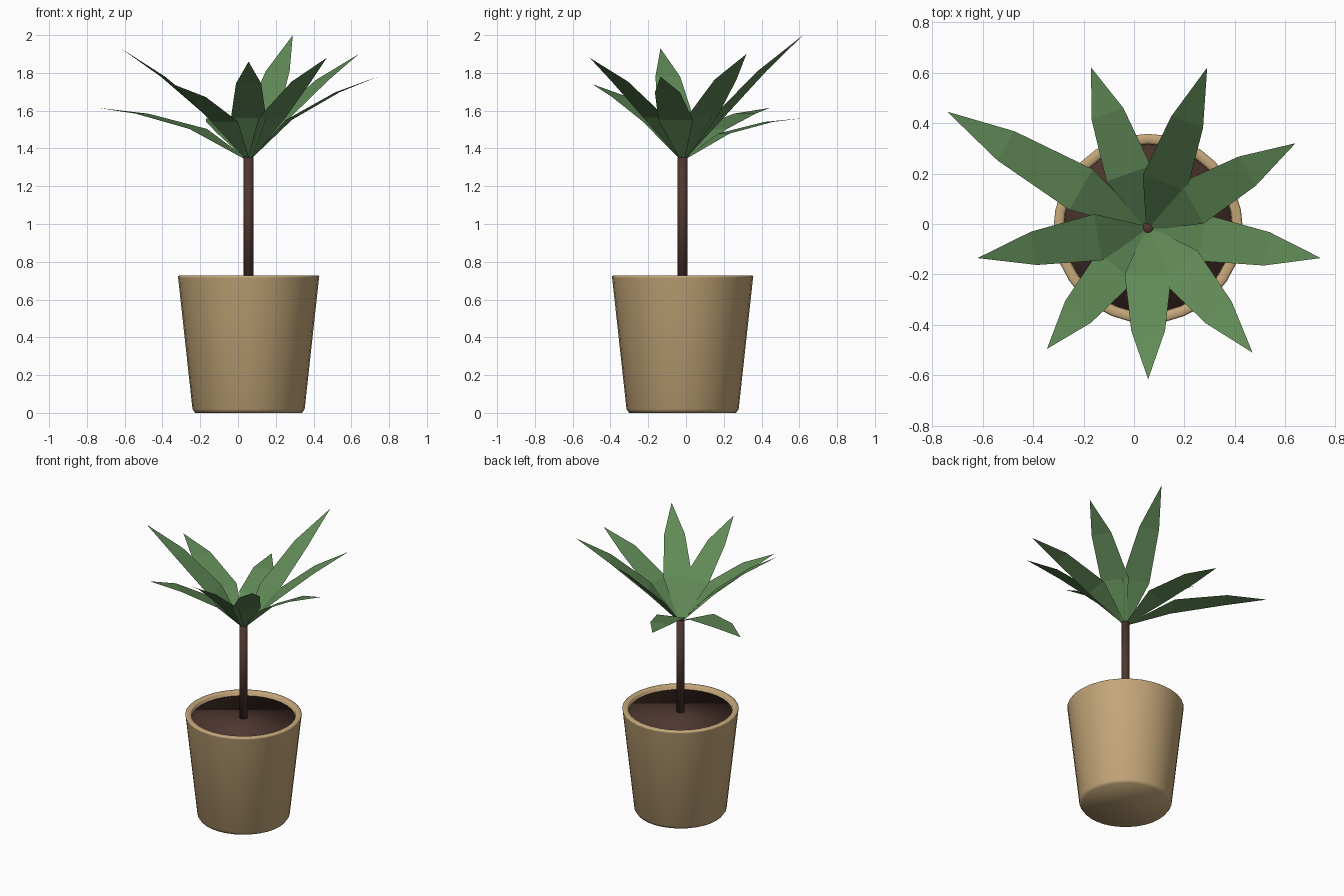
import bpy, bmesh, math
from mathutils import Vector

cube = bpy.data.objects.get("Cube")
if cube:
    bpy.data.objects.remove(cube, do_unlink=True)

CENTRE = Vector((0.056, -0.018, 0))


def material(name, rgb):
    linear = [((c / 255 + 0.055) / 1.055) ** 2.4 for c in rgb] + [1]
    mat = bpy.data.materials.new(name)
    mat.use_nodes = True
    mat.diffuse_color = linear
    mat.node_tree.nodes["Principled BSDF"].inputs["Base Color"].default_value = linear
    return mat


def finish(name, bm, mat, smooth):
    mesh = bpy.data.meshes.new(name)
    bm.to_mesh(mesh)
    bm.free()
    mesh.materials.append(mat)
    for poly in mesh.polygons:
        poly.use_smooth = smooth
    obj = bpy.data.objects.new(name, mesh)
    obj.location = CENTRE
    bpy.context.collection.objects.link(obj)
    return obj


def lathe(name, profile, segments, mat):
    """Revolve (radius, height) points, listed bottom to top on the outside, and cap both ends."""
    bm = bmesh.new()
    rings = []
    for radius, z in profile:
        angles = [math.tau * i / segments for i in range(segments)]
        rings.append([bm.verts.new((radius * math.cos(a), radius * math.sin(a), z)) for a in angles])
    for low, high in zip(rings, rings[1:]):
        for i in range(segments):
            j = (i + 1) % segments
            bm.faces.new((low[i], low[j], high[j], high[i]))
    bm.faces.new(rings[0][::-1])
    bm.faces.new(rings[-1])
    return finish(name, bm, mat, True)


def leaf(name, tip_x, tip_y, tip_z, mat):
    """A flat ribbon in three sections that bends outwards; low leaves bend more."""
    base = Vector((0, 0, 1.34))
    reach = Vector((tip_x, tip_y, 0)) - CENTRE
    rise = tip_z - base.z
    side = Vector((-reach.y, reach.x, 0)).normalized()
    # share of reach, share of rise, half width
    sections = [(0.01, 0, 0.012),
                (0.37 - 0.13 * rise, 0.78 - 0.68 * rise, 0.093),
                (0.74 - 0.12 * rise, 1.01 - 0.45 * rise, 0.067)]
    bm = bmesh.new()
    pairs = []
    for out, up, half in sections:
        mid = base + reach * out + Vector((0, 0, rise * up))
        pairs.append((bm.verts.new(mid - side * half), bm.verts.new(mid + side * half)))
    for (a, b), (c, d) in zip(pairs, pairs[1:]):
        bm.faces.new((a, c, d, b))
    tip = bm.verts.new(base + reach + Vector((0, 0, rise)))
    bm.faces.new((pairs[-1][0], tip, pairs[-1][1]))
    return finish(name, bm, mat, False)


clay = material("tan clay", (198, 168, 122))
brown = material("dark brown", (78, 54, 48))
green = material("leaf green", (97, 139, 87))

# Pot with chamfered foot, rounded lip and hollow inside
lathe("pot", [(0.283, 0), (0.297, 0.02), (0.373, 0.715), (0.375, 0.722), (0.368, 0.727),
              (0.342, 0.727), (0.335, 0.72), (0.328, 0.66)], 32, clay)

# Soil and trunk
lathe("soil", [(0.325, 0.665), (0.334, 0.7)], 32, brown)
lathe("trunk", [(0.027, 0.69), (0.027, 1.352)], 8, brown)

# Crown of leaves, given by their tips
tips = [(-0.17, 0.62, 1.56), (0.29, 0.62, 2.0), (0.64, 0.32, 1.9),
        (0.74, -0.135, 1.78), (0.47, -0.51, 1.88), (0.056, -0.615, 1.86),
        (-0.345, -0.495, 1.74), (-0.62, -0.135, 1.93), (-0.74, 0.445, 1.615)]
for number, tip in enumerate(tips, 1):
    leaf(f"leaf_{number}", *tip, green)
